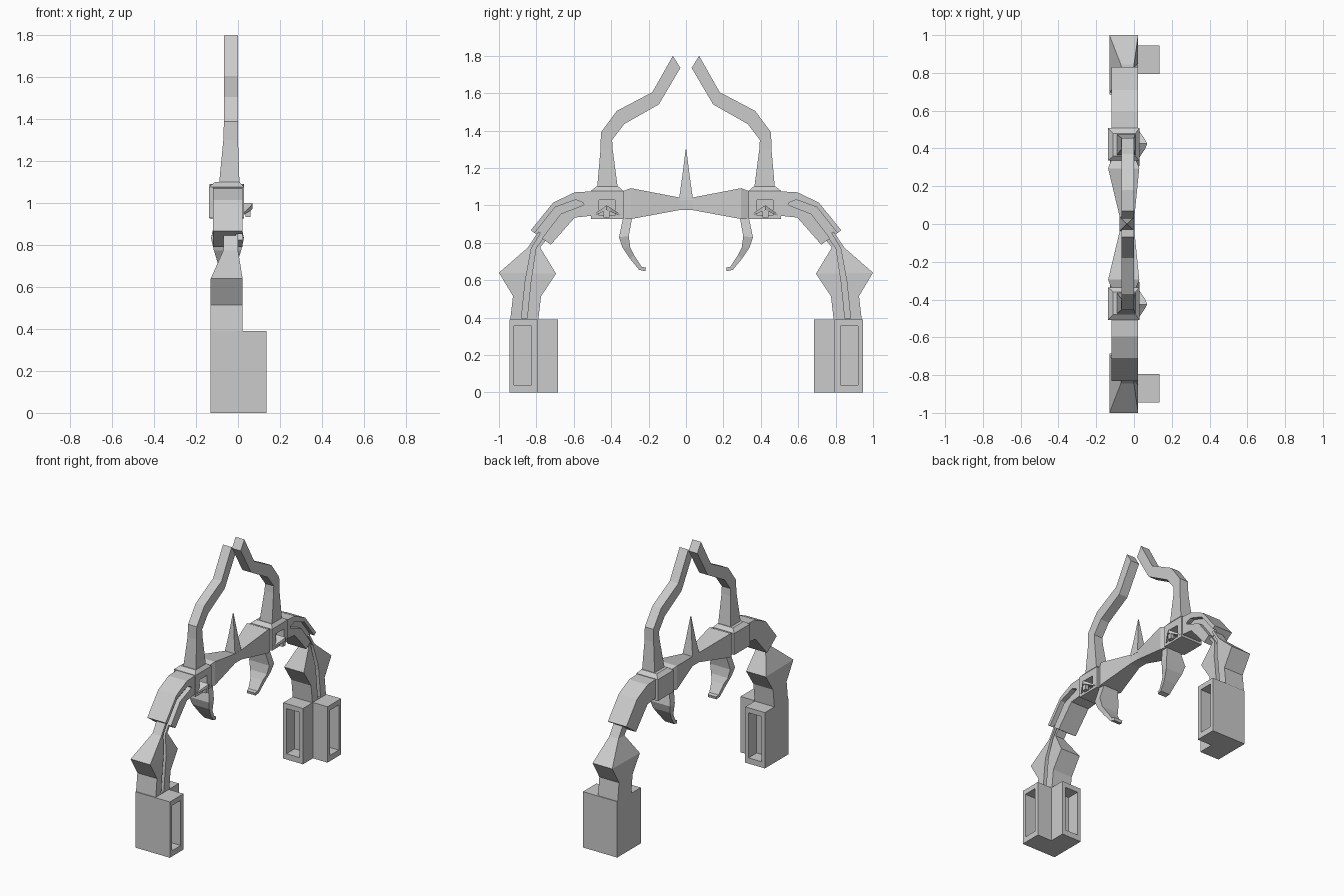
import bpy, bmesh


def loft(name, sections, mirror=True):
    """Rectangular sections ((y,z) outer, (y,z) inner, x_min, x_max) skinned in order."""
    bm = bmesh.new()
    rings = []
    for (py, pz), (qy, qz), x0, x1 in sections:
        rings.append([bm.verts.new(c) for c in
                      ((x0, py, pz), (x1, py, pz), (x1, qy, qz), (x0, qy, qz))])
    for a, b in zip(rings, rings[1:]):
        for i in range(4):
            j = (i + 1) % 4
            bm.faces.new((a[i], a[j], b[j], b[i]))
    bm.faces.new(rings[0])
    bm.faces.new(rings[-1])
    bmesh.ops.recalc_face_normals(bm, faces=bm.faces)
    me = bpy.data.meshes.new(name)
    bm.to_mesh(me)
    bm.free()
    ob = bpy.data.objects.new(name, me)
    bpy.context.collection.objects.link(ob)
    if mirror:
        add_mirror(ob)
    return ob


def add_mirror(ob):
    m = ob.modifiers.new("mirror", 'MIRROR')
    m.use_axis = (False, True, False)


def box(name, x, y, z, mirror=True):
    return loft(name, [((y[1], h), (y[0], h), x[0], x[1]) for h in z], mirror)


def carve(ob, cutter):
    """Cut a recess in one half, then mirror the result."""
    cutter.hide_render = True
    cutter.hide_set(True)
    b = ob.modifiers.new("recess", 'BOOLEAN')
    b.operation = 'DIFFERENCE'
    b.solver = 'EXACT'
    b.object = cutter
    add_mirror(ob)


# foot blocks: inner block with niche facing the gateway, side block with niche facing +x
foot = box("foot_block", (-0.13, 0.022), (0.685, 0.945), (0, 0.39), False)
carve(foot, box("foot_niche_cutter", (-0.105, -0.003), (0.6, 0.775), (0.04, 0.355), False))
side = box("side_foot_block", (0.022, 0.135), (0.795, 0.945), (0, 0.39), False)
carve(side, box("side_niche_cutter", (0.045, 0.2), (0.825, 0.92), (0.04, 0.355), False))

# flared pillar narrowing into a neck
pillar = loft("pillar", [
    ((0.94, 0.385), (0.79, 0.385), -0.13, 0.022),
    ((0.925, 0.515), (0.775, 0.515), -0.13, 0.022),
    ((1.0, 0.64), (0.695, 0.635), -0.13, 0.022),
    ((0.845, 0.775), (0.78, 0.775), -0.07, 0.0),
    ((0.79, 0.86), (0.735, 0.83), -0.07, 0.0)], False)
carve(pillar, loft("pillar_groove_cutter", [
    ((0.88, 0.395), (0.85, 0.395), -0.015, 0.1),
    ((0.86, 0.59), (0.83, 0.59), -0.015, 0.1),
    ((0.827, 0.77), (0.803, 0.77), -0.015, 0.1),
    ((0.76, 0.88), (0.735, 0.865), -0.015, 0.1)], False))

# bent shoulder arm with a groove along its side
arm = loft("shoulder_arm", [
    ((0.50, 1.075), (0.50, 0.945), -0.12, 0.022),
    ((0.595, 1.07), (0.595, 0.935), -0.12, 0.022),
    ((0.71, 1.015), (0.635, 0.89), -0.12, 0.022),
    ((0.83, 0.867), (0.723, 0.79), -0.12, 0.022)], False)
carve(arm, loft("arm_groove_cutter", [
    ((0.55, 1.015), (0.545, 1.005), -0.01, 0.1),
    ((0.59, 1.03), (0.565, 0.995), -0.01, 0.1),
    ((0.70, 0.99), (0.67, 0.955), -0.01, 0.1),
    ((0.84, 0.815), (0.80, 0.785), -0.01, 0.1)], False))

# joint block with chamfered cap and a niche
joint = loft("joint_block", [
    ((0.508, 0.928), (0.335, 0.928), -0.138, 0.028),
    ((0.508, 1.078), (0.335, 1.078), -0.138, 0.028),
    ((0.48, 1.1), (0.36, 1.1), -0.11, 0.008)], False)
carve(joint, box("joint_niche_cutter", (-0.03, 0.1), (0.38, 0.465), (0.945, 1.03), False))

# small pointed awning and lantern at the niche
loft("niche_awning", [
    ((0.49, 0.955), (0.49, 0.945), 0.02, 0.03),
    ((0.445, 0.985), (0.445, 0.965), 0.0, 0.06),
    ((0.425, 1.0), (0.425, 0.975), 0.0, 0.07),
    ((0.40, 0.985), (0.40, 0.965), 0.0, 0.06),
    ((0.355, 0.955), (0.355, 0.945), 0.02, 0.03)])
box("niche_lantern", (0.035, 0.06), (0.41, 0.44), (0.935, 0.985))

# bow-tie lintel, thinnest at the middle
half = [(0.34, 1.075, 0.93, -0.12, 0.01), (0.295, 1.092, 0.927, -0.137, 0.028),
        (0.035, 1.042, 0.975, -0.075, 0.002)]
loft("lintel", [((s * y, t), (s * y, b), x0, x1)
                for s, rows in ((1, half), (-1, half[::-1]))
                for y, t, b, x0, x1 in rows], False)

# centre spike
loft("centre_spike", [
    ((0.038, 1.03), (-0.038, 1.03), -0.078, 0.003),
    ((0.022, 1.14), (-0.022, 1.14), -0.06, -0.014),
    ((0.002, 1.3), (-0.002, 1.3), -0.039, -0.035)], False)

# tall kinked horns
loft("horn", [
    ((0.475, 1.095), (0.365, 1.095), -0.09, 0.007),
    ((0.457, 1.30), (0.392, 1.30), -0.07, 0.0),
    ((0.455, 1.39), (0.395, 1.35), -0.067, 0.0),
    ((0.37, 1.505), (0.33, 1.435), -0.067, 0.0),
    ((0.18, 1.605), (0.145, 1.54), -0.067, 0.0),
    ((0.07, 1.8), (0.03, 1.735), -0.067, 0.0)])

# curved fangs hanging under the lintel
xc = -0.05
loft("fang", [((ay, az), (by, bz), xc - w, xc + w) for ay, az, by, bz, w in (
    (0.335, 0.94, 0.287, 0.94, 0.055),
    (0.358, 0.83, 0.306, 0.835, 0.078),
    (0.34, 0.775, 0.298, 0.775, 0.065),
    (0.30, 0.715, 0.278, 0.735, 0.047),
    (0.25, 0.655, 0.237, 0.672, 0.036),
    (0.218, 0.648, 0.214, 0.667, 0.032))])
